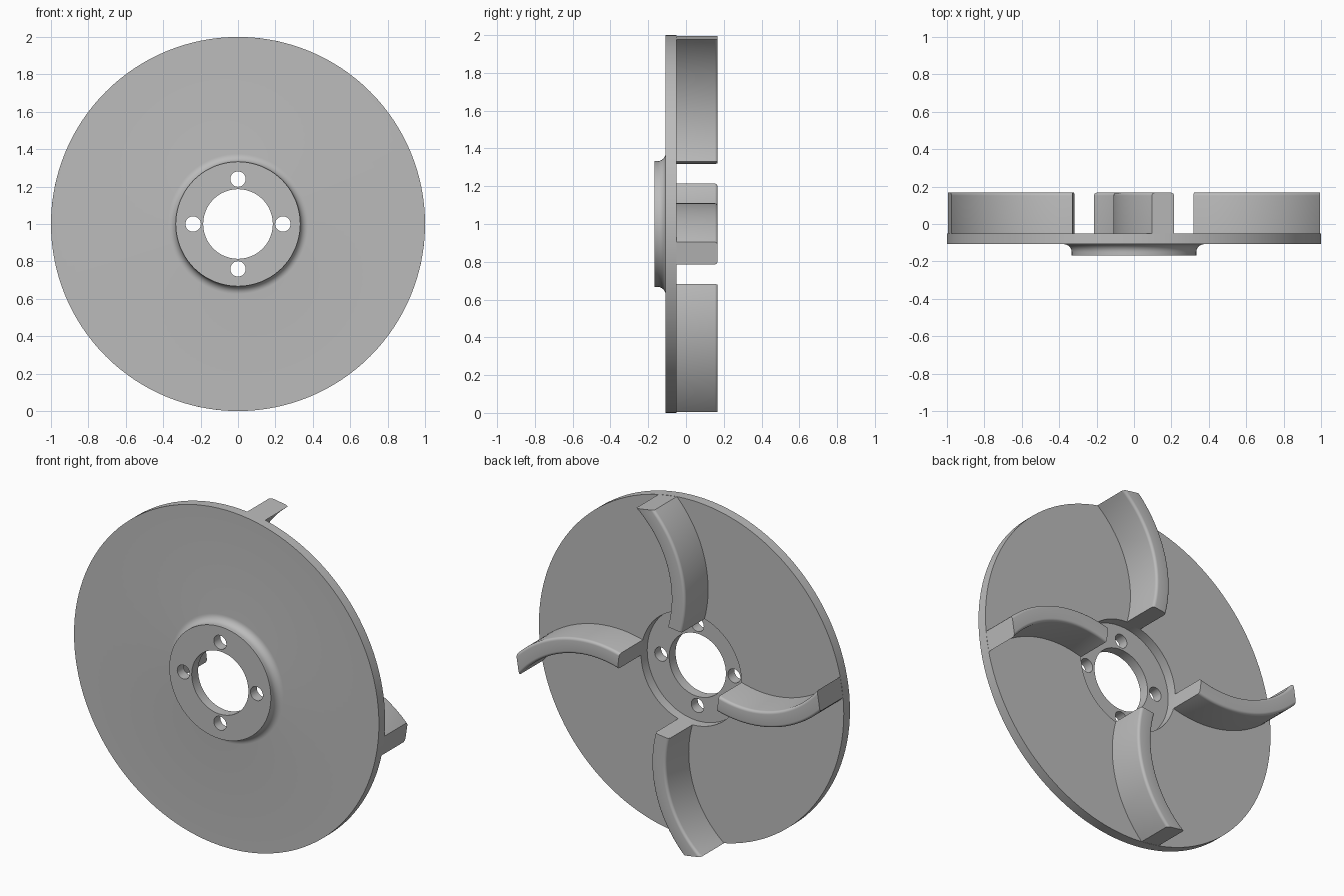
import bpy, bmesh, math

if "Cube" in bpy.data.objects:
    bpy.data.objects.remove(bpy.data.objects["Cube"])

SEG = 128
CZ = 1.0                      # height of the wheel axis
grey = bpy.data.materials.new("plain_grey")
grey.diffuse_color = (0.5, 0.5, 0.5, 1)
grey.use_nodes = True
grey.node_tree.nodes["Principled BSDF"].inputs["Base Color"].default_value = grey.diffuse_color


def make_object(name, bm):
    bmesh.ops.recalc_face_normals(bm, faces=bm.faces[:])
    mesh = bpy.data.meshes.new(name)
    bm.to_mesh(mesh)
    bm.free()
    ob = bpy.data.objects.new(name, mesh)
    bpy.context.collection.objects.link(ob)
    mesh.materials.append(grey)
    return ob


def activate(ob):
    bpy.ops.object.select_all(action='DESELECT')
    ob.select_set(True)
    bpy.context.view_layer.objects.active = ob


def smooth(ob):
    activate(ob)
    bpy.ops.object.shade_smooth_by_angle(angle=math.radians(30))


def bridge(bm, rings, closed):
    """Join rings of vertices with quads."""
    n = len(rings[0])
    count = len(rings) if closed else len(rings) - 1
    for i in range(count):
        a, b = rings[i], rings[(i + 1) % len(rings)]
        for j in range(n):
            k = (j + 1) % n
            bm.faces.new((a[j], a[k], b[k], b[j]))


# back plate with filleted front boss, rear recess and central bore: (radius, y)
profile = [(0.186, -0.168), (0.333, -0.168)]
for i in range(9):
    a = math.pi / 2 * i / 8
    profile.append((0.375 - 0.042 * math.cos(a), -0.15 + 0.042 * math.sin(a)))
profile += [(1.0, -0.108), (1.0, -0.05), (0.33, -0.05), (0.33, -0.108), (0.186, -0.108)]
bm = bmesh.new()
rings = []
for s in range(SEG):
    t = 2 * math.pi * s / SEG
    rings.append([bm.verts.new((r * math.cos(t), y, CZ + r * math.sin(t))) for r, y in profile])
bridge(bm, rings, True)
plate = make_object("back_plate", bm)

# four bolt holes
bm = bmesh.new()
for q in range(4):
    t = q * math.pi / 2
    cx, cz = 0.24 * math.cos(t), CZ + 0.24 * math.sin(t)
    loops = [[bm.verts.new((cx + 0.041 * math.cos(2 * math.pi * k / 32), y,
                            cz + 0.041 * math.sin(2 * math.pi * k / 32)))
              for k in range(32)] for y in (-0.3, 0.0)]
    bridge(bm, loops, False)
    for loop in loops:
        bm.faces.new(loop)
cutter = make_object("bolt_hole_cutter", bm)
cutter.hide_render = True
activate(plate)
mod = plate.modifiers.new("bolt_holes", 'BOOLEAN')
mod.operation = 'DIFFERENCE'
mod.solver = 'EXACT'
mod.object = cutter
bpy.ops.object.modifier_apply(modifier=mod.name)
bpy.data.objects.remove(cutter)
smooth(plate)

# curved blades: arcs about one centre, trimmed by the hub and rim circles
ARC_X, ARC_Z = 0.59, 0.5
ARC_D = math.hypot(ARC_X, ARC_Z)
ARC_A = math.atan2(ARC_Z, ARC_X)
R_IN, R_OUT, Y0, Y1, F = 0.607, 0.70, -0.055, 0.168, 0.016

# blade cross-section with rounded free edges: (arc radius, y)
section = [(R_IN, Y0)]
for i in range(6):
    a = math.pi / 2 * i / 5
    section.append((R_IN + F - F * math.cos(a), Y1 - F + F * math.sin(a)))
for i in range(6):
    a = math.pi / 2 * i / 5
    section.append((R_OUT - F + F * math.sin(a), Y1 - F + F * math.cos(a)))
section.append((R_OUT, Y0))

for q, side in enumerate(("top", "right", "bottom", "left")):
    bm = bmesh.new()
    rings = []
    for s in range(33):
        r = 0.33 + 0.67 * s / 32
        ring = []
        for arc, y in section:
            c = (r * r + ARC_D ** 2 - arc ** 2) / (2 * r * ARC_D)
            t = ARC_A + math.acos(c) - q * math.pi / 2
            ring.append(bm.verts.new((r * math.cos(t), y, CZ + r * math.sin(t))))
        rings.append(ring)
    bridge(bm, rings, False)
    bm.faces.new(rings[0])
    bm.faces.new(rings[-1])
    smooth(make_object("blade_" + side, bm))
